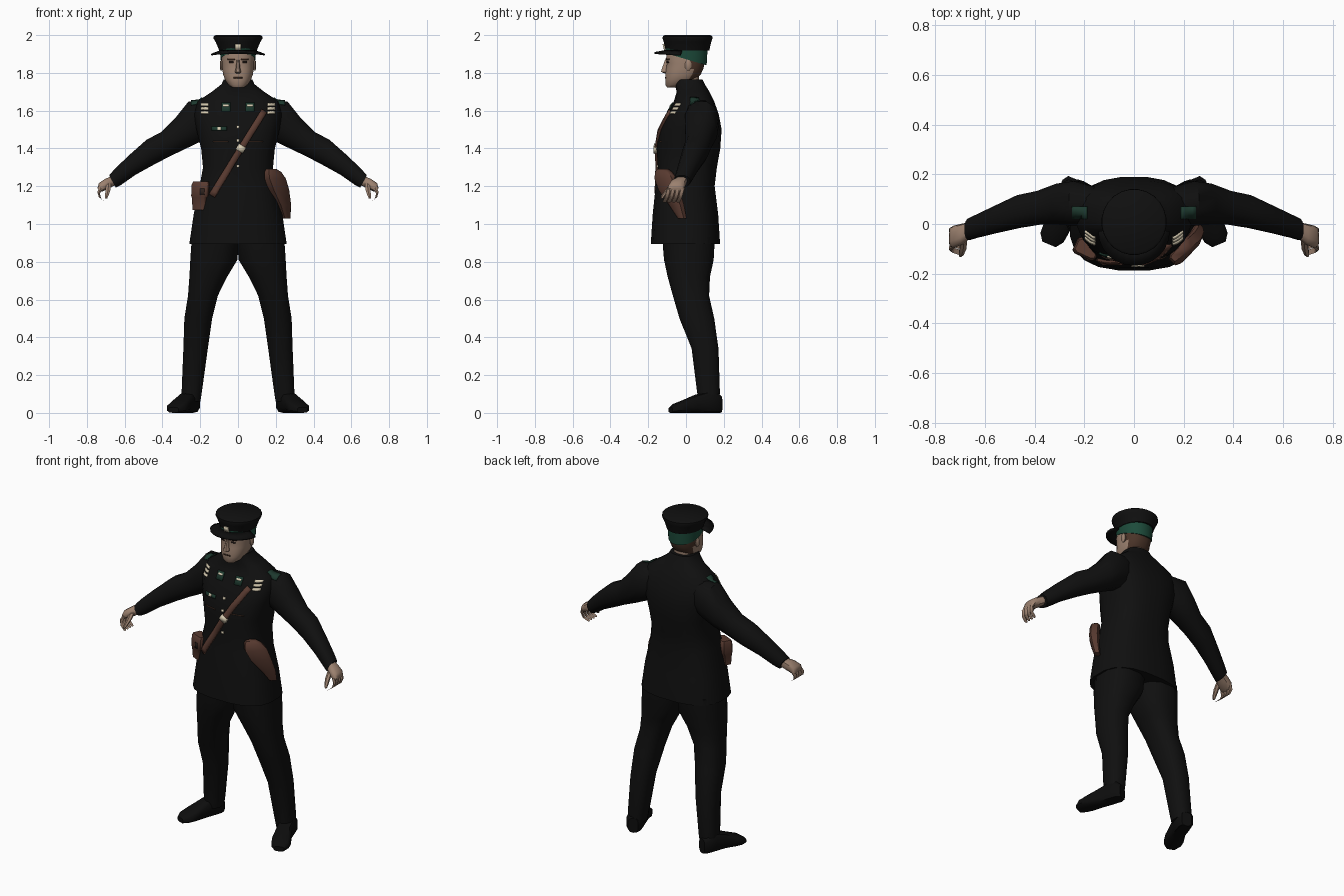
import bpy, bmesh, math
from mathutils import Vector
from mathutils.bvhtree import BVHTree

cube = bpy.data.objects.get("Cube")
if cube:
    bpy.data.objects.remove(cube, do_unlink=True)


def material(name, *rgb):
    mat = bpy.data.materials.new(name)
    mat.use_nodes = True
    mat.diffuse_color = (*rgb, 1)
    shader = mat.node_tree.nodes["Principled BSDF"]
    shader.inputs["Base Color"].default_value = (*rgb, 1)
    shader.inputs["Roughness"].default_value = 0.9
    return mat


CLOTH = material("black_cloth", .005, .005, .005)
BOOT = material("black_leather", .004, .004, .004)
GREEN = material("band_green", .012, .07, .043)
PATCH = material("patch_green", .012, .04, .027)
CREAM = material("cream", .68, .6, .44)
SKIN = material("skin", .33, .22, .16)
HAIR = material("brown_hair", .07, .035, .022)
LEATHER = material("brown_leather", .1, .043, .03)
DARK = material("dark_brown", .025, .015, .012)
X, Y, Z = Vector((1, 0, 0)), Vector((0, 1, 0)), Vector((0, 0, 1))


def finish(name, bm, mats, rule=None):
    """Turn a bmesh into a smooth-shaded object, colouring faces by rule."""
    mesh = bpy.data.meshes.new(name)
    bm.to_mesh(mesh)
    bm.free()
    obj = bpy.data.objects.new(name, mesh)
    bpy.context.collection.objects.link(obj)
    for mat in mats:
        mesh.materials.append(mat)
    if rule:
        for face in mesh.polygons:
            face.material_index = rule(face.center)
    bpy.ops.object.select_all(action='DESELECT')
    bpy.context.view_layer.objects.active = obj
    obj.select_set(True)
    bpy.ops.object.shade_smooth_by_angle(angle=math.radians(45))
    return obj


def loft(name, rings, mats, sides=12, power=.8, flip=1, rule=None):
    """Skin rings given as (centre, half axis, half axis); flip=-1 mirrors."""
    bm = bmesh.new()
    loops = []
    for centre, u, v in rings:
        loop = []
        for i in range(sides):
            a = math.tau * (i + .5) / sides
            c, s = math.cos(a), math.sin(a)
            p = (Vector(centre) + Vector(u) * math.copysign(abs(c) ** power, c)
                 + Vector(v) * math.copysign(abs(s) ** power, s))
            p.x *= flip
            loop.append(bm.verts.new(p))
        loops.append(loop)
    for low, high in zip(loops, loops[1:]):
        for i in range(sides):
            j = (i + 1) % sides
            bm.faces.new((low[i], low[j], high[j], high[i]))
    bm.faces.new(loops[0])
    bm.faces.new(loops[-1])
    bmesh.ops.recalc_face_normals(bm, faces=bm.faces)
    return finish(name, bm, mats, rule)


def level(z, x0, x1, y0, y1):
    """Horizontal ring from its bounds."""
    return (((x0 + x1) / 2, (y0 + y1) / 2, z), X * (x1 - x0) / 2, Y * (y1 - y0) / 2)


def tree_of(*objects):
    bm = bmesh.new()
    for obj in objects:
        bm.from_mesh(obj.data)
    tree = BVHTree.FromBMesh(bm)
    bm.free()
    return tree


def decal(name, tree, centre, w, h, mat, lift=.005, u=X, v=Z, nu=4, nv=2):
    """Thin plate that hugs the surface found by casting along its normal."""
    bm = bmesh.new()
    ray = -u.cross(v)
    centre = Vector(centre)
    last = tree.ray_cast(centre - ray * 3, ray)[0] or centre
    rows = []
    for j in range(nv + 1):
        row = []
        for i in range(nu + 1):
            p = centre + u * w * (i / nu - .5) + v * h * (j / nv - .5)
            hit = tree.ray_cast(p - ray * 3, ray)[0]
            last = hit or p + ray * (last - p).dot(ray)
            row.append(bm.verts.new(last - ray * lift))
        rows.append(row)
    for a, b in zip(rows, rows[1:]):
        for i in range(nu):
            bm.faces.new((a[i], a[i + 1], b[i + 1], b[i]))
    obj = finish(name, bm, [mat])
    solid = obj.modifiers.new("thickness", 'SOLIDIFY')
    solid.thickness, solid.offset = lift, -1
    return obj


# Tunic
torso = loft("tunic", [level(z, -w, w, f, b) for z, w, f, b in (
    (.895, .26, -.188, .182), (1.05, .237, -.178, .172), (1.2, .205, -.162, .153),
    (1.3, .187, -.15, .165), (1.4, .197, -.157, .183), (1.5, .222, -.14, .19),
    (1.58, .235, -.105, .175), (1.65, .215, -.065, .15), (1.7, .14, -.05, .125),
    (1.74, .088, -.06, .1), (1.765, .076, -.06, .088))], [CLOTH], 20, .75)

# Limbs, mirrored
arms = []
for side, s in (("left", 1), ("right", -1)):
    arms.append(loft(side + "_sleeve", [((x, y, z), (vx, 0, vz), Y * r)
                for x, y, z, vx, vz, r in (
        (.15, .07, 1.56, .015, .1, .08), (.235, .083, 1.54, .028, .112, .092),
        (.305, .08, 1.48, .027, .085, .085), (.385, .065, 1.422, .02, .068, .07),
        (.465, .05, 1.38, .02, .068, .068), (.56, .017, 1.312, .018, .053, .056),
        (.635, -.01, 1.25, .017, .044, .047), (.665, -.022, 1.225, .018, .033, .044))],
        [CLOTH], 12, .9, s))
    loft(side + "_palm", [((x, y, z), (vx, 0, vz), Y * r) for x, y, z, vx, vz, r in (
        (.65, -.02, 1.235, .012, .022, .03), (.69, -.04, 1.215, .012, .026, .042),
        (.725, -.052, 1.195, .012, .022, .045), (.738, -.055, 1.18, .006, .012, .04))],
        [SKIN], 10, .8, s)
    for i in range(4):
        y = -.017 - i * .024
        loft(side + "_finger", [((x, y + dy, z), (.008, 0, .006), Y * .011)
             for x, dy, z in ((.725, 0, 1.19), (.738, -.008, 1.165),
                              (.73, -.016, 1.137), (.705, -.024, 1.12))], [SKIN], 6, 1, s)
    loft(side + "_thumb", [((x, y, z), X * r, Y * r) for x, y, z, r in (
        (.685, -.065, 1.215, .016), (.688, -.095, 1.18, .015),
        (.695, -.12, 1.15, .011), (.698, -.128, 1.135, .006))], [SKIN], 6, 1, s)
    loft(side + "_trouser_leg", [level(*ring) for ring in (
        (.06, .198, .296, .065, .178), (.11, .19, .3, .057, .181),
        (.34, .158, .291, .028, .174), (.5, .135, .286, -.037, .152),
        (.62, .105, .267, -.072, .125), (.72, .055, .26, -.1, .13),
        (.81, 0, .256, -.12, .15), (.93, -.01, .248, -.13, .157))],
        [CLOTH], 12, .8, s)
    across = Vector((.92, .38, 0))
    loft(side + "_shoe", [((x, y, h / 2), across * w, Z * h / 2) for x, y, w, h in (
        (.238, .182, .03, .09), (.245, .16, .048, .11), (.262, .11, .05, .115),
        (.285, .045, .047, .095), (.312, -.015, .056, .066),
        (.33, -.055, .052, .05), (.342, -.082, .03, .03))], [BOOT], 10, .6, s)

# Neck and head, with hair by position
loft("neck", [level(z, -.056, .056, -.045, .07) for z in (1.7, 1.76, 1.83)], [SKIN])
head = loft("head", [level(z, -w, w, f, b) for z, w, f, b in (
    (1.722, .03, -.1, -.045), (1.737, .052, -.11, .01), (1.765, .07, -.11, .055),
    (1.79, .079, -.11, .078), (1.82, .084, -.106, .092), (1.85, .086, -.102, .1),
    (1.88, .088, -.106, .103), (1.92, .086, -.1, .1))], [SKIN, HAIR], 20, .85,
    rule=lambda c: int(c.y > .025 and c.z > 1.775))
loft("nose", [level(*ring) for ring in (
    (1.798, -.012, .012, -.115, -.09), (1.806, -.018, .018, -.134, -.09),
    (1.825, -.012, .012, -.128, -.09), (1.868, -.007, .007, -.112, -.09))], [SKIN], 8)
face = tree_of(head)
decal("mouth", face, (0, 0, 1.774), .045, .006, HAIR, .003)
for s in (1, -1):
    decal("eye", face, (.036 * s, 0, 1.857), .024, .009, DARK, .003)
    decal("eyebrow", face, (.036 * s, 0, 1.873), .04, .008, HAIR, .004)
    loft("ear", [((s * x, .012, 1.84), Y * r, Z * r * 1.7) for x, r in (
        (.078, .014), (.09, .018), (.096, .012))], [SKIN], 8, 1)

# Peaked cap: tilted band, crown and visor
band = loft("cap_band", [((0, .002, z), X * w, (0, d, t)) for z, w, d, t in (
    (1.872, .092, .108, -.032), (1.9, .095, .111, -.014), (1.937, .098, .113, 0))],
    [GREEN], 24, .95)
loft("cap_crown", [level(z, -w, w, .008 - d, .008 + d) for z, w, d in (
    (1.918, .1, .116), (1.935, .107, .12), (1.965, .12, .127), (1.983, .131, .133),
    (1.993, .13, .132), (2, .12, .123))], [CLOTH], 24, 1)
bm = bmesh.new()
arcs = []
for i in range(13):
    a = math.pi * (1 + i / 12)
    c, s = math.cos(a), math.sin(a)
    arcs.append((bm.verts.new((.088 * c, -.02 + .085 * s, 1.922)),
                 bm.verts.new((.144 * c, -.03 + .138 * s, 1.9 - .01 * s))))
for (a, b), (c, d) in zip(arcs, arcs[1:]):
    bm.faces.new((a, b, d, c))
visor = finish("cap_visor", bm, [BOOT])
visor.modifiers.new("thickness", 'SOLIDIFY').thickness = .01
cap = tree_of(bpy.data.objects["cap_crown"])
decal("cap_badge", cap, (0, 0, 1.937), .03, .03, CREAM, .009)

# Insignia, pockets and buttons
coat = tree_of(torso, *arms)
for s in (1, -1):
    for k in range(3):
        decal("shoulder_bar", coat, (.178 * s, 0, 1.592 + k * .021), .042, .014, CREAM, .008)
    decal("collar_patch", coat, (.064 * s, 0, 1.62), .046, .046, PATCH, .006)
    decal("collar_patch_bar", coat, (.064 * s, 0, 1.628), .03, .01, CREAM, .009)
    decal("pocket_edge", coat, (.092 * s, 0, 1.436), .08, .005, HAIR, .004)
    decal("shoulder_board", coat, (.22 * s, .045, 0), .06, .05, PATCH, .006, X, Y)
decal("ribbon", coat, (-.1, 0, 1.506), .08, .02, PATCH)
decal("ribbon_centre", coat, (-.1, 0, 1.506), .018, .016, CREAM, .008)
for z in (1.515, 1.442, 1.305):
    decal("button", coat, (0, 0, z), .016, .014, CREAM, .008, nu=2)

# Cross strap and buckle
along = Vector((.28, 0, .45)).normalized()
side_axis = along.cross(Y)
side_axis = side_axis if side_axis.x > 0 else -side_axis
decal("cross_strap", coat, (0, 0, 1.375), .034, .53, LEATHER, .012, side_axis, along, 2, 20)
decal("strap_buckle", coat, (.015, 0, 1.4), .045, .034, CREAM, .018, side_axis, along, 2, 2)

# Holster on the left hip
tangent, outward = Vector((.68, .73, 0)), Vector((.73, -.68, 0))
loft("holster", [((x, y, z), tangent * w, outward * d) for x, y, z, w, d in (
    (.255, -.02, 1.03, .022, .018), (.243, -.05, 1.1, .042, .024),
    (.217, -.09, 1.18, .062, .03), (.197, -.108, 1.24, .066, .03),
    (.185, -.118, 1.275, .05, .026), (.175, -.122, 1.292, .03, .016))],
    [LEATHER], 8, .5)

# Ammunition pouch on the right hip
tilt, depth = Vector((.9, -.42, 0)), Vector((-.42, -.9, 0))
pouch = loft("pouch", [((x, -.1, z), tilt * w, depth * d) for x, z, w, d in (
    (-.202, 1.075, .036, .024), (-.197, 1.14, .043, .032),
    (-.193, 1.148, .05, .037), (-.19, 1.21, .05, .037), (-.19, 1.224, .044, .028))],
    [LEATHER], 8, .35)
decal("pouch_clasp", tree_of(pouch), (-.19, 0, 1.17), .022, .034, DARK, .005)
